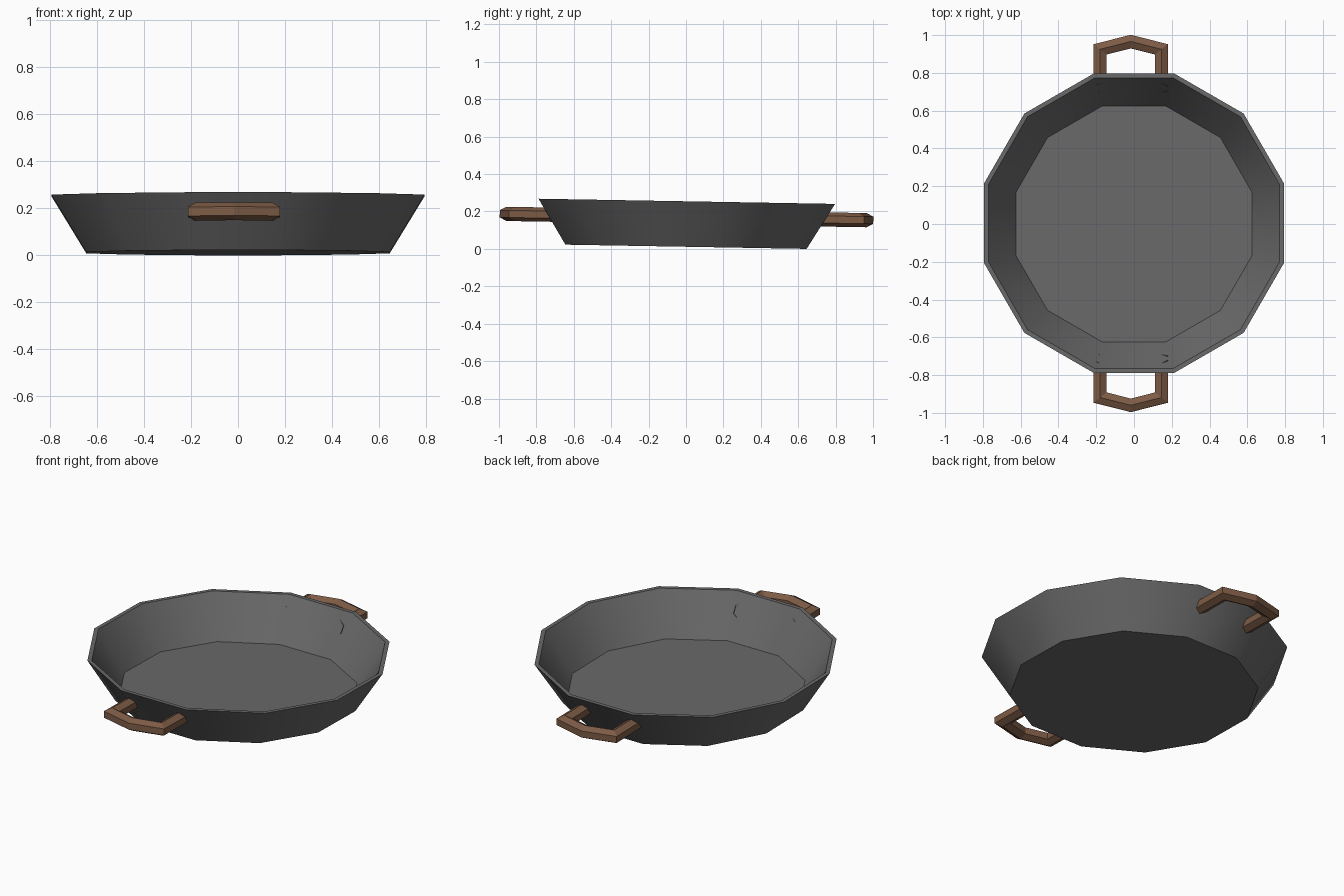
import bpy, bmesh, math
from mathutils import Vector

cube = bpy.data.objects.get("Cube")
if cube:
    bpy.data.objects.remove(cube, do_unlink=True)

TILT = math.radians(-1.0)      # the pan leans slightly to the back
LIFT = 0.0113
SIDES = 12


def material(name, rgb):
    mat = bpy.data.materials.new(name)
    mat.use_nodes = True
    mat.diffuse_color = (*rgb, 1)
    bsdf = mat.node_tree.nodes["Principled BSDF"]
    bsdf.inputs["Base Color"].default_value = (*rgb, 1)
    bsdf.inputs["Roughness"].default_value = 0.7
    return mat


def finish(bm, name, mat):
    bmesh.ops.recalc_face_normals(bm, faces=bm.faces)
    mesh = bpy.data.meshes.new(name)
    bm.to_mesh(mesh)
    bm.free()
    mesh.materials.append(mat)
    obj = bpy.data.objects.new(name, mesh)
    bpy.context.collection.objects.link(obj)
    obj.rotation_euler.x = TILT
    obj.location.z = LIFT
    return obj


def bridge(bm, rings):
    for a, b in zip(rings, rings[1:]):
        n = len(a)
        for i in range(n):
            j = (i + 1) % n
            bm.faces.new((a[i], a[j], b[j], b[i]))


iron = material("dark iron", (0.14, 0.14, 0.14))
wood = material("brown wood", (0.205, 0.105, 0.06))

# Pan body: (distance to flat side, height) from outer base over the rim to the floor
FLOOR, RIM = (0.625, 0.012), (0.77, 0.243)
profile = [(0.645, 0.0), (0.793, 0.243), RIM, FLOOR]
bm = bmesh.new()
rings = []
for flat, z in profile:
    r = flat / math.cos(math.pi / SIDES)
    angles = [(i + 0.5) * math.tau / SIDES for i in range(SIDES)]
    rings.append([bm.verts.new((r * math.cos(a), r * math.sin(a), z)) for a in angles])
bridge(bm, rings)
bm.faces.new(rings[0])
bm.faces.new(rings[-1])
pan = finish(bm, "pan_body", iron)
bpy.ops.object.select_all(action='DESELECT')
pan.select_set(True)
bpy.context.view_layer.objects.active = pan
bpy.ops.object.shade_smooth_by_angle(angle=math.radians(31))


def inner_wall(z):
    return FLOOR[0] + (RIM[0] - FLOOR[0]) * (z - FLOOR[1]) / (RIM[1] - FLOOR[1])


# Handles: six-sided bar swept along a bent path with mitred corners
CX, LEG, HZ, R = -0.017, 0.162, 0.159, 0.038
path = [Vector(p) for p in ((CX - LEG, 0.72), (CX - LEG, 0.922), (CX, 0.963),
                            (CX + LEG, 0.922), (CX + LEG, 0.72))]


def handle(name, side):
    bm = bmesh.new()
    rings = []
    last = len(path) - 1
    for k, p in enumerate(path):
        before = (p - path[k - 1]).normalized() if k > 0 else None
        after = (path[k + 1] - p).normalized() if k < last else None
        before, after = before or after, after or before
        n1, n2 = Vector((-before.y, before.x)), Vector((-after.y, after.x))
        mitre = (n1 + n2).normalized()
        mitre /= mitre.dot(n1)
        ring = []
        for i in range(6):
            a = math.pi / 2 + i * math.pi / 3
            out = math.cos(a)
            q = p + mitre * (R * 1.05 * out)
            z = HZ + R * math.sin(a)
            # Ends follow the sloping wall, the outer edge just breaking through
            y = inner_wall(z) - 0.006 * out if k in (0, last) else q.y
            ring.append(bm.verts.new((q.x, side * y, z)))
        rings.append(ring)
    bridge(bm, rings)
    return finish(bm, name, wood)


handle("front_handle", -1)
handle("back_handle", 1)
